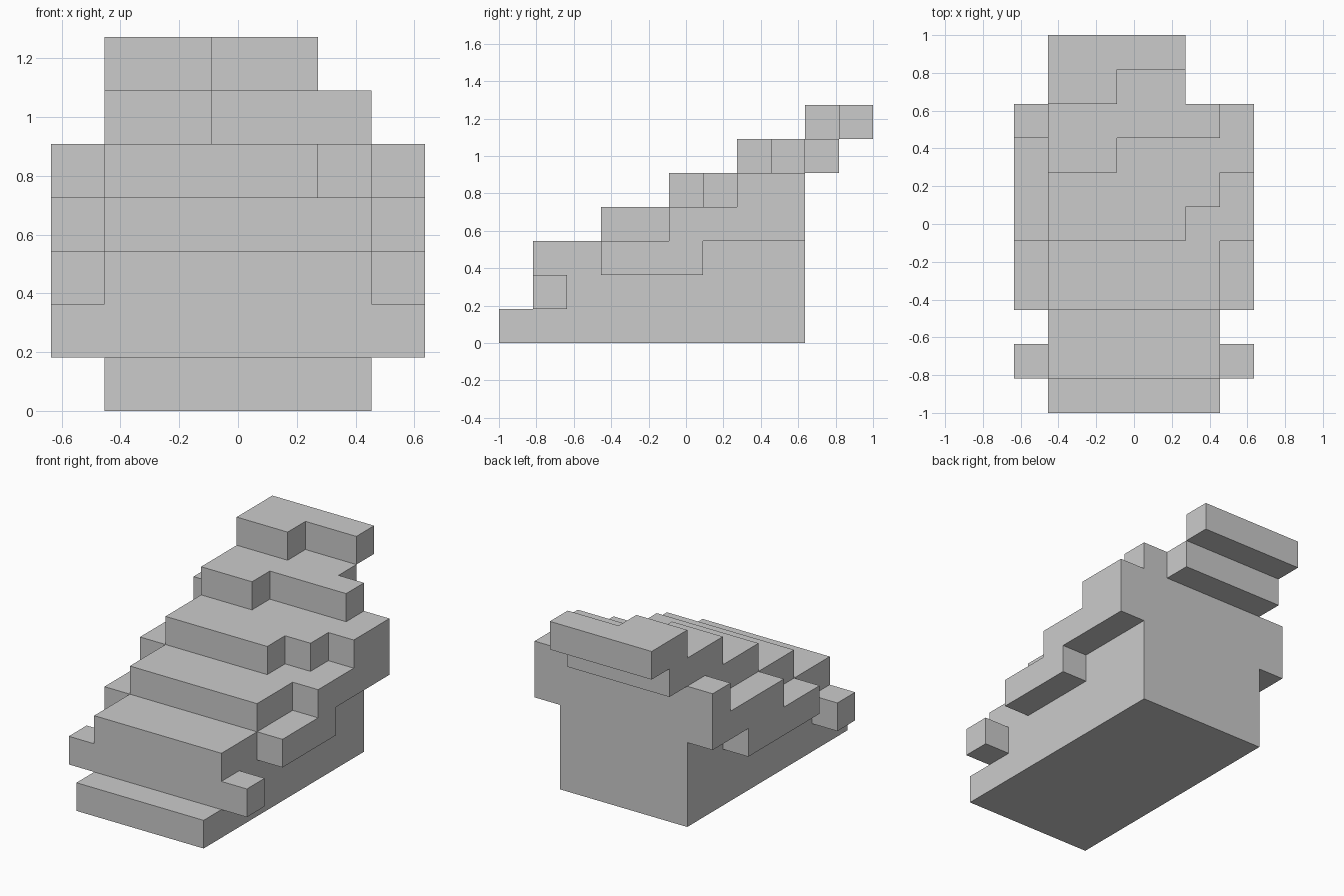
import bpy, bmesh, math

if "Cube" in bpy.data.objects:
    bpy.data.objects.remove(bpy.data.objects["Cube"])

U = 2 / 11            # cube size: the model is 7 x 11 x 7 cubes
cells = set()


def fill(x, y, z):
    """Fill an inclusive range of cubes on each axis."""
    for i in range(x[0], x[1] + 1):
        for j in range(y[0], y[1] + 1):
            for k in range(z[0], z[1] + 1):
                cells.add((i, j, k))


# main stair core
fill((1, 5), (0, 8), (0, 0))
fill((1, 5), (1, 8), (1, 2))
fill((1, 5), (3, 8), (3, 3))
fill((1, 4), (5, 8), (4, 4))
fill((5, 5), (6, 8), (4, 4))

# upper steps overhanging the back
fill((1, 2), (7, 9), (5, 5))
fill((3, 4), (8, 9), (5, 5))
fill((5, 5), (8, 8), (5, 5))
fill((1, 2), (9, 10), (6, 6))
fill((3, 4), (10, 10), (6, 6))

# side ledges: low nub, then three rising ledges
for side, low_end, top_start in ((0, 6, 8), (6, 5, 7)):
    fill((side, side), (1, 1), (1, 1))
    fill((side, side), (3, low_end), (2, 2))
    fill((side, side), (5, 8), (3, 3))
    fill((side, side), (top_start, 8), (4, 4))

# outer skin only: a quad wherever a cube has no neighbour
bm = bmesh.new()
verts = {}


def corner(p):
    if p not in verts:
        verts[p] = bm.verts.new(((p[0] - 3.5) * U, (p[1] - 5.5) * U, p[2] * U))
    return verts[p]


for c in sorted(cells):
    for axis in range(3):
        for side in (0, 1):
            n = list(c)
            n[axis] += 2 * side - 1
            if tuple(n) in cells:
                continue
            a, b = (axis + 1) % 3, (axis + 2) % 3
            loop = []
            for da, db in ((0, 0), (1, 0), (1, 1), (0, 1)):
                p = list(c)
                p[axis] += side
                p[a] += da
                p[b] += db
                loop.append(corner(tuple(p)))
            bm.faces.new(loop if side else loop[::-1])

# merge flat areas into single faces
bmesh.ops.dissolve_limit(bm, angle_limit=math.radians(1),
                         verts=bm.verts[:], edges=bm.edges[:])
mesh = bpy.data.meshes.new("stepped_block")
bm.to_mesh(mesh)
bm.free()
bpy.context.collection.objects.link(bpy.data.objects.new("stepped_block", mesh))
